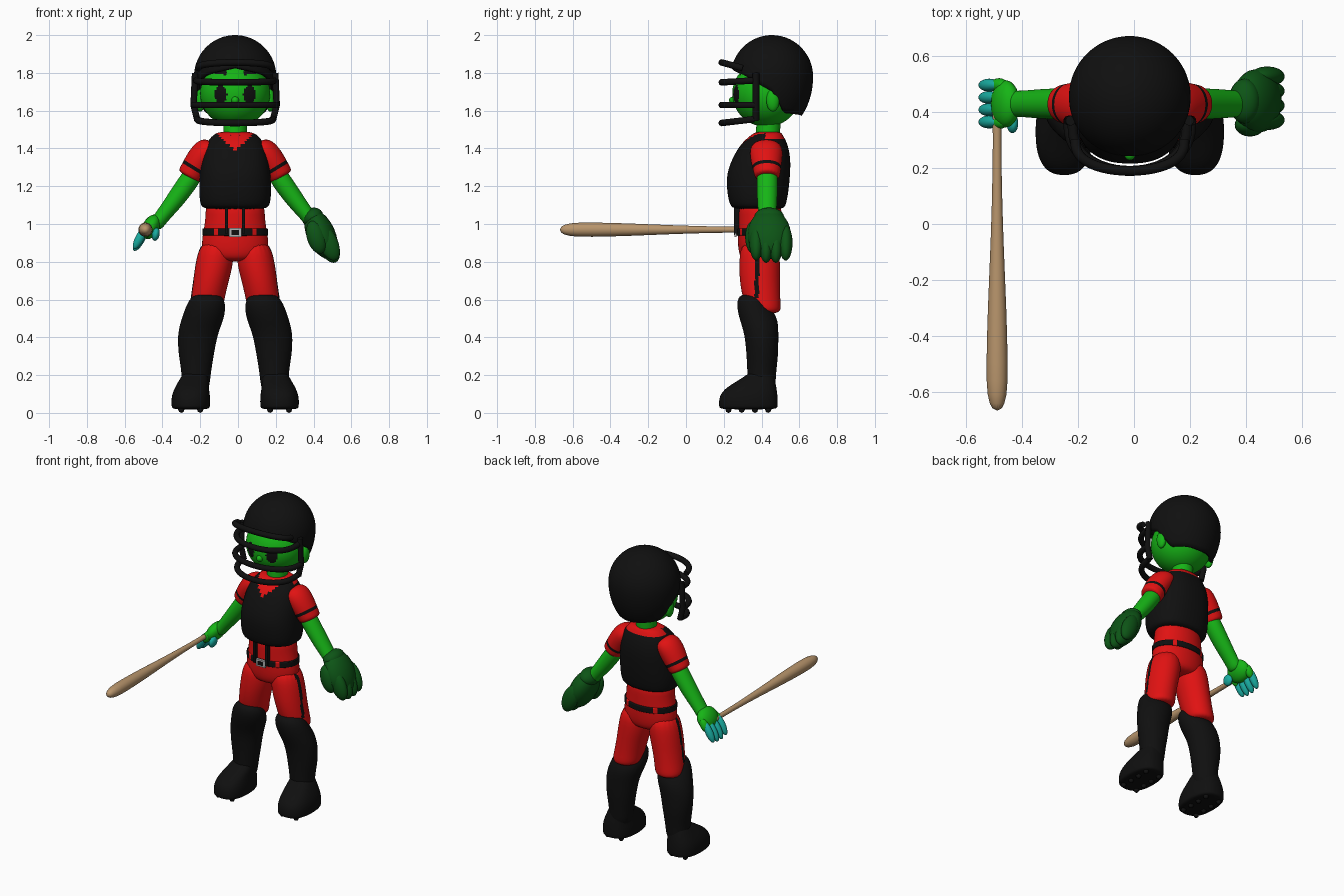
import bpy, bmesh, math
from mathutils import Vector

if "Cube" in bpy.data.objects:
    bpy.data.objects.remove(bpy.data.objects["Cube"])

MID = Vector((-0.015, 0, 0))  # middle line of the body


def material(name, r, g, b):
    m = bpy.data.materials.new(name)
    m.use_nodes = True
    m.diffuse_color = (r, g, b, 1)
    m.node_tree.nodes["Principled BSDF"].inputs["Base Color"].default_value = (r, g, b, 1)
    return m


black = material("black", 0.005, 0.005, 0.005)
red = material("red", 0.75, 0.006, 0.006)
green = material("bright green", 0.008, 0.46, 0.008)
teal = material("teal", 0.01, 0.42, 0.36)
leather = material("dark green", 0.004, 0.09, 0.008)
wood = material("tan wood", 0.48, 0.3, 0.15)
silver = material("silver", 0.45, 0.45, 0.45)


def finish(name, bm, mats, rule=None, subdiv=0):
    """Turn a bmesh into a smooth object, coloured face by face by the rule."""
    bmesh.ops.recalc_face_normals(bm, faces=bm.faces)
    me = bpy.data.meshes.new(name)
    bm.to_mesh(me)
    bm.free()
    ob = bpy.data.objects.new(name, me)
    bpy.context.collection.objects.link(ob)
    for m in mats:
        me.materials.append(m)
    bpy.ops.object.select_all(action="DESELECT")
    ob.select_set(True)
    bpy.context.view_layer.objects.active = ob
    if subdiv:
        mod = ob.modifiers.new("Round", "SUBSURF")
        mod.levels = subdiv
        bpy.ops.object.modifier_apply(modifier=mod.name)
    if rule:
        for p in ob.data.polygons:
            p.material_index = int(rule(p.center - MID))
    bpy.ops.object.shade_smooth_by_angle(angle=math.radians(50))
    return ob


def loft(name, sections, mats, side=1, tilt=0, square=1, rule=None, n=20, subdiv=2):
    """Skin over oval sections (x, y, z, x radius, y radius)."""
    bm = bmesh.new()
    rings = []
    for x, y, z, rx, ry in sections:
        ring = []
        for i in range(n):
            a = math.tau * i / n
            c, s = math.cos(a), math.sin(a)
            u = rx * math.copysign(abs(c) ** square, c)
            v = ry * math.copysign(abs(s) ** square, s)
            co = Vector((side * (x + u * math.cos(tilt)), y + v, z + u * math.sin(tilt)))
            ring.append(bm.verts.new(co + MID))
        rings.append(ring)
    for a, b in zip(rings, rings[1:]):
        for i in range(n):
            j = (i + 1) % n
            bm.faces.new((a[i], a[j], b[j], b[i]))
    bm.faces.new(rings[0])
    bm.faces.new(rings[-1])
    return finish(name, bm, mats, rule, subdiv)


def ball(name, loc, size, mats, turn=0, rule=None, segs=24):
    bm = bmesh.new()
    bmesh.ops.create_uvsphere(bm, u_segments=segs, v_segments=segs // 2, radius=1)
    for v in bm.verts:
        x, y, z = (v.co[k] * size[k] for k in range(3))
        c, s = math.cos(turn), math.sin(turn)
        v.co = Vector((x * c + z * s, y, z * c - x * s)) + Vector(loc) + MID
    return finish(name, bm, mats, rule)


def box(name, loc, size, mat):
    bm = bmesh.new()
    bmesh.ops.create_cube(bm, size=1)
    for v in bm.verts:
        v.co = Vector(v.co[k] * size[k] + loc[k] for k in range(3)) + MID
    return finish(name, bm, [mat])


def bar(name, points, radius):
    cu = bpy.data.curves.new(name, "CURVE")
    cu.dimensions = "3D"
    cu.bevel_depth = radius
    cu.bevel_resolution = 3
    cu.use_fill_caps = True
    sp = cu.splines.new("POLY")
    sp.points.add(len(points) - 1)
    for p, co in zip(sp.points, points):
        p.co = (*(Vector(co) + MID), 1)
    cu.materials.append(black)
    bpy.context.collection.objects.link(bpy.data.objects.new(name, cu))


# Head with painted eyes and brows
def face_paint(c):
    x = abs(c.x)
    eye = ((x - 0.075) / 0.032) ** 2 + ((c.z - 1.685) / 0.05) ** 2 < 1
    brow = 0.045 < x < 0.13 and 1.78 < c.z - 0.15 * x < 1.805
    return c.y < 0.4 and (eye or brow)


ball("head", (0, 0.425, 1.69), (0.185, 0.18, 0.175), [green, black], rule=face_paint, segs=120)
ball("nose", (0, 0.25, 1.655), (0.02, 0.022, 0.02), [green])
loft("neck", [(0, 0.43, 1.4, 0.07, 0.07), (0, 0.435, 1.5, 0.06, 0.062), (0, 0.44, 1.6, 0.07, 0.07)], [green])

# Helmet shell: dome whose rim drops from brow to nape
RIM = [(0, 77), (45, 87), (90, 105), (112, 130), (180, 134)]


def rim_angle(az):
    for (a, p), (b, q) in zip(RIM, RIM[1:]):
        if az <= b:
            return math.radians(p + (q - p) * (az - a) / (b - a))


bm = bmesh.new()
around, down = 72, 20
rows = []
for j in range(1, down + 1):
    row = []
    for i in range(around):
        deg = 360 * i / around
        az = math.radians(deg)
        polar = rim_angle(min(deg, 360 - deg)) * j / down
        h = math.cos(polar)
        r = 0.218 * math.sin(polar)
        row.append(bm.verts.new(MID + Vector((r * math.sin(az), 0.455 - r * math.cos(az),
                                              1.78 + h * (0.22 if h > 0 else 0.3)))))
    rows.append(row)
top = bm.verts.new(MID + Vector((0, 0.455, 2)))
for i in range(around):
    k = (i + 1) % around
    bm.faces.new((top, rows[0][i], rows[0][k]))
    for a, b in zip(rows, rows[1:]):
        bm.faces.new((a[i], b[i], b[k], a[k]))
helmet = finish("helmet", bm, [black])
thick = helmet.modifiers.new("Thickness", "SOLIDIFY")
thick.thickness = 0.022

# Face cage
for name, z, w, back, lift in (("brow", 1.855, 0.195, 0.3, -0.03), ("upper", 1.75, 0.205, 0.36, 0.01),
                               ("middle", 1.63, 0.22, 0.37, 0), ("lower", 1.535, 0.2, 0.36, 0.02)):
    pts = []
    for i in range(25):
        a = math.pi * (i / 24 - 0.5)
        c = math.cos(a) ** 0.75
        pts.append((w * math.sin(a), back + (0.19 - back) * c, z + lift * (1 - c)))
    bar(name + "_cage_bar", pts, 0.018)

for side, word in ((1, "left"), (-1, "right")):
    bar(word + "_cage_post", [(side * x, y, z) for x, y, z in
                              ((0.2, 0.37, 1.55), (0.22, 0.37, 1.63), (0.212, 0.37, 1.8))], 0.018)
    ball(word + "_ear", (side * 0.185, 0.46, 1.655), (0.025, 0.035, 0.06), [green])

    # Sleeve with a dark band, and arm
    loft(word + "_sleeve", [(0.11, 0.425, 1.43, 0.05, 0.06), (0.145, 0.425, 1.4, 0.072, 0.09),
                            (0.19, 0.425, 1.34, 0.073, 0.085), (0.235, 0.43, 1.265, 0.067, 0.07),
                            (0.25, 0.43, 1.245, 0.064, 0.066)], [red, black], side, 0.55,
         rule=lambda c: 1.155 < c.z - 0.6 * abs(c.x) < 1.178)
    loft(word + "_arm", [(0.2, 0.43, 1.3, 0.05, 0.055), (0.25, 0.43, 1.22, 0.054, 0.057),
                         (0.33, 0.43, 1.11, 0.048, 0.053), (0.395, 0.43, 1.03, 0.038, 0.046),
                         (0.43, 0.43, 0.98, 0.04, 0.05)], [green], side, 0.6)

    # Trouser leg with side piping
    loft(word + "_trouser_leg", [(0.095, 0.39, 0.92, 0.085, 0.1), (0.108, 0.39, 0.8, 0.103, 0.11),
                                 (0.128, 0.39, 0.7, 0.095, 0.108), (0.147, 0.4, 0.6, 0.091, 0.1),
                                 (0.155, 0.415, 0.55, 0.09, 0.09), (0.158, 0.42, 0.525, 0.07, 0.07)],
         [red, black], side, rule=lambda c: abs(c.y - 0.375) < 0.012 and abs(c.x) > 0.16 and c.z > 0.6)

    # Shin guard, boot and cleats
    loft(word + "_shin_guard", [(0.147, 0.35, 0.635, 0.07, 0.065), (0.152, 0.35, 0.58, 0.105, 0.085),
                                (0.17, 0.385, 0.5, 0.114, 0.105), (0.2, 0.4, 0.42, 0.108, 0.09),
                                (0.207, 0.405, 0.3, 0.094, 0.085), (0.205, 0.4, 0.2, 0.075, 0.075),
                                (0.215, 0.4, 0.08, 0.075, 0.075)], [black], side)
    loft(word + "_boot", [(0.235, 0.33, 0.018, 0.095, 0.15), (0.235, 0.33, 0.03, 0.104, 0.158),
                          (0.235, 0.33, 0.09, 0.104, 0.157), (0.23, 0.345, 0.135, 0.09, 0.135),
                          (0.215, 0.385, 0.185, 0.075, 0.085), (0.21, 0.4, 0.22, 0.06, 0.06)],
         [black], side, square=0.8)
    for dx in (-0.05, 0.05):
        for k in range(4):
            ball(word + "_cleat", (side * (0.235 + dx), 0.225 + 0.07 * k, 0.018), (0.017, 0.017, 0.018), [black], segs=8)

    # Straps running up from the belt
    box(word + "_waist_strap", (side * 0.045, 0.268, 1.02), (0.016, 0.03, 0.14), black)

# Chest protector with a red V neck
def vest_paint(c):
    return c.z > 1.385 + 0.95 * abs(c.x) if c.y < 0.42 else c.z > 1.455


loft("chest_protector", [(0, 0.385, 1.075, 0.165, 0.13), (0, 0.38, 1.1, 0.185, 0.15),
                         (0, 0.38, 1.17, 0.193, 0.163), (0, 0.382, 1.26, 0.188, 0.17),
                         (0, 0.4, 1.35, 0.178, 0.155), (0, 0.415, 1.43, 0.155, 0.122),
                         (0, 0.43, 1.475, 0.115, 0.08), (0, 0.435, 1.49, 0.08, 0.065)],
     [black, red], square=0.85, rule=vest_paint, n=32)
box("collar_notch", (0, 0.355, 1.455), (0.05, 0.02, 0.03), black)

# Shirt tail, hips and belt
loft("waist", [(0, 0.39, 1.13, 0.16, 0.115), (0, 0.39, 1.05, 0.157, 0.118), (0, 0.39, 0.97, 0.168, 0.118),
               (0, 0.39, 0.9, 0.182, 0.118), (0, 0.39, 0.83, 0.17, 0.11), (0, 0.39, 0.8, 0.1, 0.08)], [red])
loft("belt", [(0, 0.39, z, 0.177, 0.125) for z in (0.935, 0.94, 0.975, 0.98)], [black, red],
     rule=lambda c: abs(abs(c.x) - 0.1) < 0.012)
box("buckle", (0, 0.262, 0.955), (0.065, 0.012, 0.045), silver)
box("buckle_plate", (0, 0.256, 0.955), (0.04, 0.006, 0.025), black)

# Throwing hand gripping the bat
ball("right_palm", (-0.445, 0.43, 0.985), (0.045, 0.085, 0.07), [green], 0.5)
for k in range(4):
    ball("right_finger", (-0.503, 0.365 + 0.044 * k, 0.913 + 0.01 * abs(k - 1.5)), (0.024, 0.023, 0.068), [teal], 0.5)
    ball("right_knuckle", (-0.468, 0.365 + 0.044 * k, 0.965), (0.026, 0.025, 0.045), [green], 0.5)
ball("right_thumb", (-0.42, 0.36, 0.945), (0.02, 0.035, 0.035), [teal], 0.2)

bat = loft("bat", [(0, 0, z, r, r) for z, r in ((0, 0.022), (0.02, 0.022), (0.04, 0.015), (0.25, 0.016),
                                                (0.5, 0.023), (0.75, 0.035), (0.95, 0.04), (1.06, 0.038),
                                                (1.11, 0.016))], [wood], n=14, subdiv=1)
bat.rotation_euler.x = math.radians(90)
bat.location = (-0.475, 0.44, 0.97)

# Catching glove: padded palm, fan of fingers and thumb
ball("glove_palm", (0.455, 0.44, 0.945), (0.075, 0.115, 0.14), [leather], -0.42)
for k in range(4):
    off = k - 1.5
    ball("glove_finger", (0.492, 0.45 + 0.052 * off, 0.882 + 0.012 * abs(off)), (0.052, 0.036, 0.1), [leather], -0.42)
ball("glove_thumb", (0.43, 0.355, 0.93), (0.05, 0.042, 0.09), [leather], -0.3)
ball("glove_cuff", (0.41, 0.44, 1.035), (0.058, 0.08, 0.05), [leather], -0.5)
